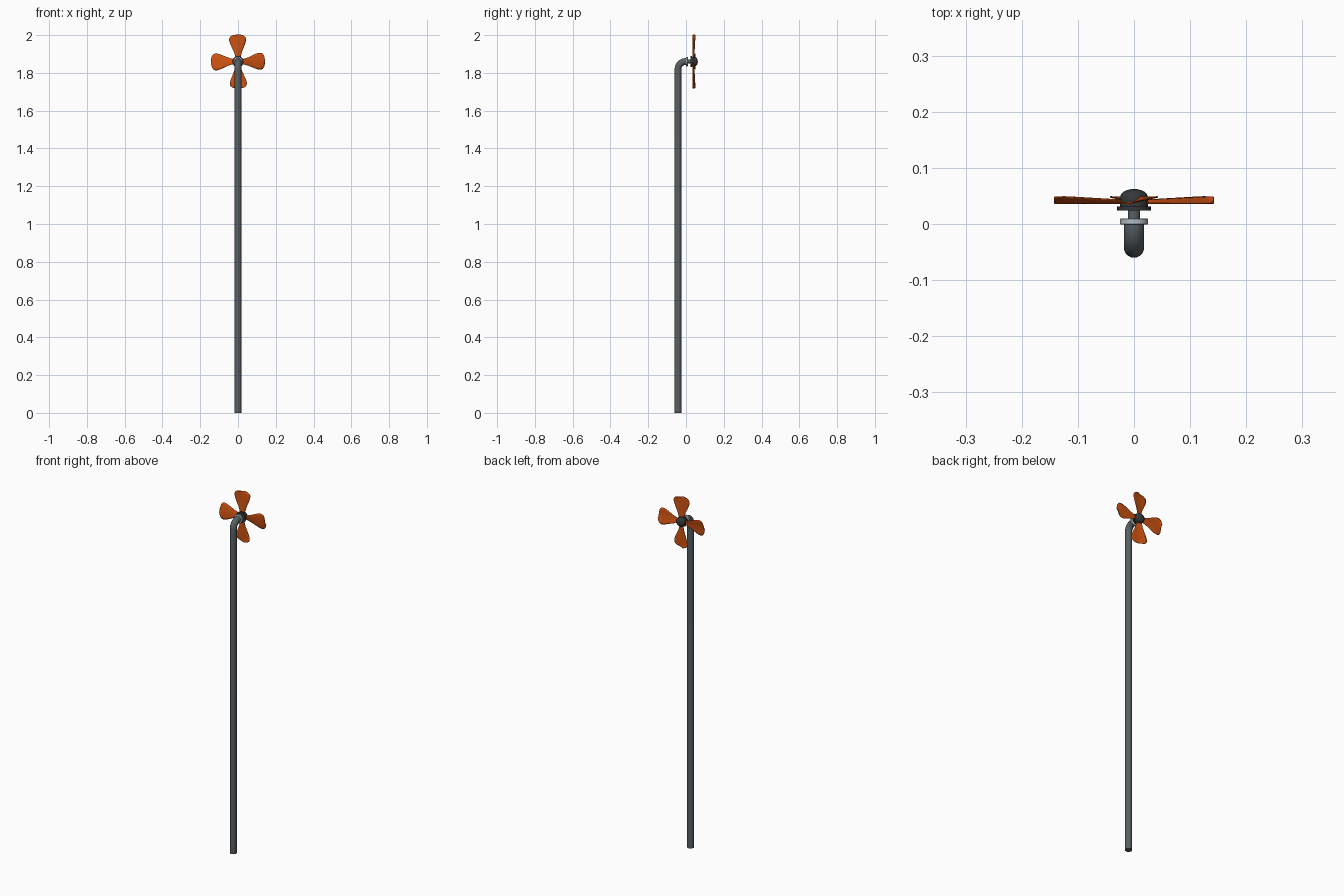
import bpy, bmesh, math
from mathutils import Vector, Matrix

if "Cube" in bpy.data.objects:
    bpy.data.objects.remove(bpy.data.objects["Cube"])

AXIS_Z = 1.86   # height of the rotor axis
POLE_Y = -0.042


def material(name, rgb):
    m = bpy.data.materials.new(name)
    m.diffuse_color = (*rgb, 1)
    m.use_nodes = True
    m.node_tree.nodes["Principled BSDF"].inputs["Base Color"].default_value = m.diffuse_color
    return m


GREY = material("pole grey", (0.10, 0.115, 0.125))
LIGHT = material("light metal", (0.45, 0.50, 0.55))
DARK = material("dark hub", (0.035, 0.04, 0.042))
ORANGE = material("blade orange", (0.62, 0.085, 0.006))


def finish(name, bm, mat, angle=40):
    bmesh.ops.recalc_face_normals(bm, faces=bm.faces[:])
    me = bpy.data.meshes.new(name)
    bm.to_mesh(me)
    bm.free()
    me.materials.append(mat)
    ob = bpy.data.objects.new(name, me)
    bpy.context.collection.objects.link(ob)
    bpy.ops.object.select_all(action='DESELECT')
    ob.select_set(True)
    bpy.context.view_layer.objects.active = ob
    bpy.ops.object.shade_smooth_by_angle(angle=math.radians(angle))
    return ob


def bridge(bm, rings):
    n = len(rings[0])
    for a, b in zip(rings, rings[1:]):
        for i in range(n):
            j = (i + 1) % n
            bm.faces.new((a[i], a[j], b[j], b[i]))
    bm.faces.new(rings[0])
    bm.faces.new(rings[-1])


def lathe(name, profile, mat, n=32):
    """Turn a (y, radius) profile about the rotor axis."""
    bm = bmesh.new()
    rings = [[bm.verts.new((r * math.cos(t), y, AXIS_Z + r * math.sin(t)))
              for t in (2 * math.pi * i / n for i in range(n))]
             for y, r in profile]
    bridge(bm, rings)
    return finish(name, bm, mat)


# Pole with a quarter bend at the top, swept as rings
bm = bmesh.new()
R, B, N = 0.018, 0.04, 24
stations = [(POLE_Y, 0.0, 0.0)]
for k in range(11):
    a = math.pi / 2 * k / 10
    stations.append((POLE_Y + B * (1 - math.cos(a)), AXIS_Z - B + B * math.sin(a), a))
stations.append((0.002, AXIS_Z, math.pi / 2))
rings = []
for y, z, a in stations:
    side = Vector((0, math.cos(a), -math.sin(a)))
    rings.append([bm.verts.new(Vector((0, y, z)) + R * math.cos(t) * Vector((1, 0, 0))
                               + R * math.sin(t) * side)
                  for t in (2 * math.pi * i / N for i in range(N))])
bridge(bm, rings)
finish("pole", bm, GREY)

# Collar, axle and hub
lathe("collar", [(-0.001, 0.0235), (0.0, 0.025), (0.009, 0.025), (0.010, 0.0235)], LIGHT)
lathe("axle", [(0.006, 0.011), (0.030, 0.011)], GREY)
lathe("hub_flange", [(0.024, 0.030), (0.031, 0.030)], DARK)
dome = [(0.047 + 0.0155 * math.sin(a), 0.025 * math.cos(a))
        for a in (math.radians(d) for d in (0, 15, 30, 45, 60, 75, 87))]
lathe("hub", [(0.029, 0.025)] + dome, DARK)

# Blades: (distance from axis, left edge, right edge)
OUTLINE = [(0.018, -0.012, 0.012), (0.035, -0.016, 0.016), (0.055, -0.023, 0.022),
           (0.075, -0.033, 0.030), (0.095, -0.042, 0.038), (0.110, -0.0465, 0.042),
           (0.122, -0.0465, 0.0425), (0.131, -0.042, 0.038), (0.138, -0.031, 0.028),
           (0.142, -0.012, 0.012)]
COLS = 8
for k in range(4):
    bm = bmesh.new()
    grid = []
    for r, lo, hi in OUTLINE:
        lift = 0.005 + 0.007 * min(1, r / 0.12)
        row = []
        for c in range(COLS + 1):
            u = c / COLS
            # cupped twist: one edge stays low, the other lifts
            y = 0.0365 + lift * u * u
            row.append(bm.verts.new((lo + (hi - lo) * u, y, r)))
        grid.append(row)
    for a, b in zip(grid, grid[1:]):
        for c in range(COLS):
            bm.faces.new((a[c], a[c + 1], b[c + 1], b[c]))
    bmesh.ops.recalc_face_normals(bm, faces=bm.faces[:])
    bmesh.ops.transform(bm, verts=bm.verts[:], matrix=Matrix.Translation((0, 0, AXIS_Z))
                        @ Matrix.Rotation(k * math.pi / 2, 4, 'Y'))
    ob = finish(f"blade_{k + 1}", bm, ORANGE)
    mod = ob.modifiers.new("thickness", 'SOLIDIFY')
    mod.thickness = 0.002
    mod.offset = 0
